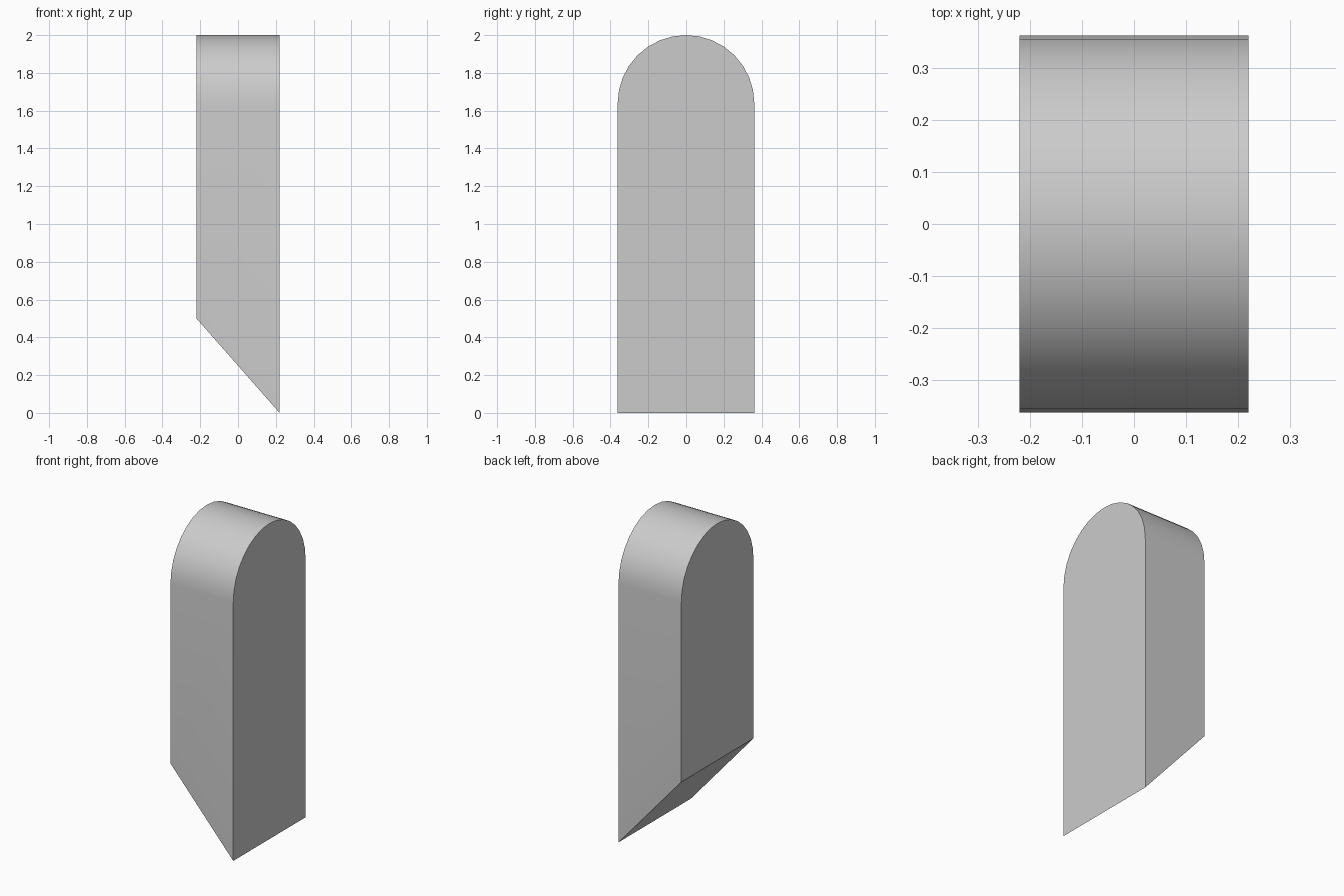
import bpy, bmesh, math

cube = bpy.data.objects.get("Cube")
if cube:
    bpy.data.objects.remove(cube, do_unlink=True)

HALF_X, RADIUS, TOP, SLOPE_Z = 0.22, 0.362, 2.0, 0.5
ARC_STEPS = 16

grey = bpy.data.materials.new("light_grey")
grey.use_nodes = True
colour = (0.6, 0.6, 0.6, 1)
grey.diffuse_color = colour
grey.node_tree.nodes["Principled BSDF"].inputs["Base Color"].default_value = colour

# Round-topped profile in the y-z plane, left open at the foot
spring = TOP - RADIUS
profile = [(RADIUS * math.cos(math.pi * i / ARC_STEPS),
            spring + RADIUS * math.sin(math.pi * i / ARC_STEPS))
           for i in range(ARC_STEPS + 1)]

# Two end faces, with the foot of one raised to slant the underside
bm = bmesh.new()
rings = []
for x, foot in ((HALF_X, 0), (-HALF_X, SLOPE_Z)):
    points = [(RADIUS, foot)] + profile + [(-RADIUS, foot)]
    rings.append([bm.verts.new((x, y, z)) for y, z in points])
    bm.faces.new(rings[-1])

# Walls, rounded top and slanted underside
count = len(rings[0])
for i in range(count):
    j = (i + 1) % count
    bm.faces.new((rings[0][i], rings[0][j], rings[1][j], rings[1][i]))
bmesh.ops.recalc_face_normals(bm, faces=bm.faces)

mesh = bpy.data.meshes.new("round_topped_block")
bm.to_mesh(mesh)
bm.free()
mesh.materials.append(grey)
block = bpy.data.objects.new("round_topped_block", mesh)
bpy.context.collection.objects.link(block)

# Smooth the curve, keep the rim and foot crisp
bpy.ops.object.select_all(action="DESELECT")
block.select_set(True)
bpy.context.view_layer.objects.active = block
bpy.ops.object.shade_smooth_by_angle(angle=math.radians(30))
